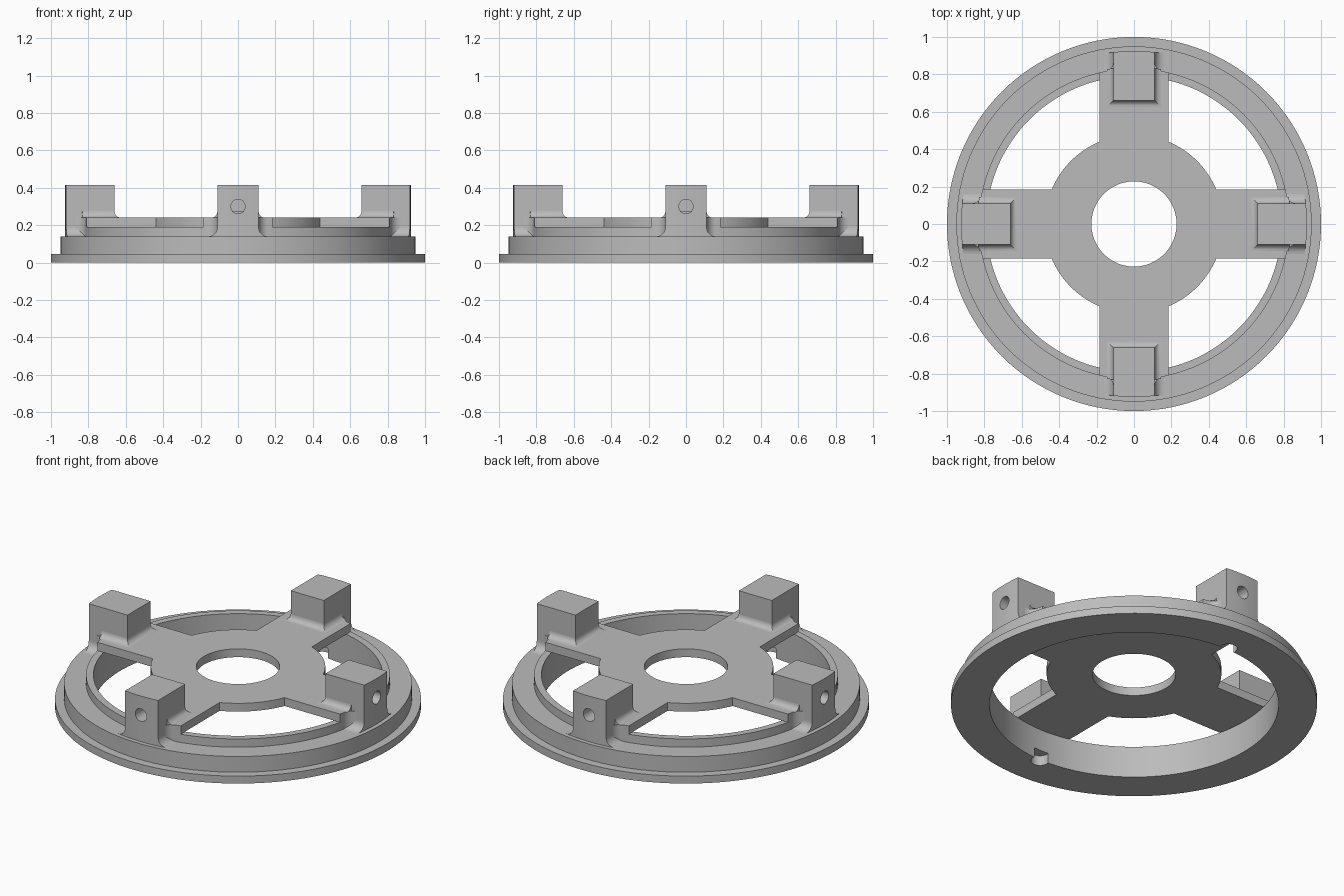
import bpy, bmesh
from math import sin, cos, asin, pi
from mathutils import Matrix

if "Cube" in bpy.data.objects:
    bpy.data.objects.remove(bpy.data.objects["Cube"])

grey = bpy.data.materials.new("plain grey")
grey.use_nodes = True
grey.diffuse_color = (0.5, 0.5, 0.5, 1)
grey.node_tree.nodes["Principled BSDF"].inputs["Base Color"].default_value = (0.5, 0.5, 0.5, 1)

# Key dimensions
RIM_IN, LIP_R, BLOCK_R = 0.79, 0.83, 0.925
RIM_TOP, LIP_TOP, PLATE_TOP, BLOCK_TOP = 0.14, 0.19, 0.24, 0.415
ARM_W, BLOCK_W, BLOCK_IN, HUB_R = 0.185, 0.11, 0.66, 0.477


def arc(r, a0, a1, n):
    """Points on a circle about the centre, angles measured from +x."""
    return [(r * cos(a0 + (a1 - a0) * i / n), r * sin(a0 + (a1 - a0) * i / n)) for i in range(n + 1)]


def loft(bm, layers):
    """Closed solid through outlines given as (z, points)."""
    loops = [[bm.verts.new((x, y, z)) for x, y in pts] for z, pts in layers]
    n = len(loops[0])
    for lower, upper in zip(loops, loops[1:]):
        for i in range(n):
            j = (i + 1) % n
            bm.faces.new((lower[i], lower[j], upper[j], upper[i]))
    bm.faces.new(loops[0][::-1])
    bm.faces.new(loops[-1])


def finish(name, bm, turn=0.0):
    bmesh.ops.recalc_face_normals(bm, faces=bm.faces)
    bm.transform(Matrix.Rotation(turn, 4, 'Z'))
    mesh = bpy.data.meshes.new(name)
    bm.to_mesh(mesh)
    bm.free()
    mesh.materials.append(grey)
    obj = bpy.data.objects.new(name, mesh)
    bpy.context.collection.objects.link(obj)
    return obj


def activate(obj):
    bpy.ops.object.select_all(action='DESELECT')
    obj.select_set(True)
    bpy.context.view_layer.objects.active = obj


def smooth(obj):
    activate(obj)
    bpy.ops.object.shade_smooth_by_angle(angle=pi / 6)


def drill(obj, matrix, radius, depth):
    """Cut a round hole whose axis is the matrix's z axis."""
    bm = bmesh.new()
    bmesh.ops.create_cone(bm, cap_ends=True, segments=48, radius1=radius, radius2=radius,
                          depth=depth, matrix=matrix)
    cutter = finish("cutter", bm)
    cutter.hide_render = True
    mod = obj.modifiers.new("hole", 'BOOLEAN')
    mod.operation, mod.solver, mod.object = 'DIFFERENCE', 'EXACT', cutter
    activate(obj)
    bpy.ops.object.modifier_apply(modifier=mod.name)
    bpy.data.objects.remove(cutter)


# Stepped rim, turned from its cross-section
bm = bmesh.new()
profile = [(RIM_IN, 0), (1, 0), (1, 0.045), (0.95, 0.045), (0.95, RIM_TOP),
           (LIP_R, RIM_TOP), (LIP_R, LIP_TOP), (RIM_IN, LIP_TOP)]
verts = [bm.verts.new((r, 0, z)) for r, z in profile]
edges = [bm.edges.new((v, verts[(i + 1) % len(verts)])) for i, v in enumerate(verts)]
bmesh.ops.spin(bm, geom=verts + edges, axis=(0, 0, 1), cent=(0, 0, 0), angle=2 * pi, steps=128)
bmesh.ops.remove_doubles(bm, verts=bm.verts, dist=0.0001)
rim = finish("rim", bm)
# Round notches under the rim at front and back
for y in (-0.8, 0.8):
    drill(rim, Matrix.Translation((0, y, 0)), 0.05, 0.12)
smooth(rim)

# Four-armed hub plate with a centre hole
outline = []
tip, root = asin(ARM_W / LIP_R), asin(ARM_W / HUB_R)
for k in range(4):
    a = k * pi / 2
    outline += arc(LIP_R, a - tip, a + tip, 10)
    outline += arc(HUB_R, a + root, a + pi / 2 - root, 14)
bm = bmesh.new()
loft(bm, [(LIP_TOP, outline), (PLATE_TOP, outline)])
plate = finish("hub_plate", bm)
drill(plate, Matrix.Identity(4), 0.228, 1)
smooth(plate)


def block_outline(half, inner, outer):
    """Straight sides and inner end, outer end curved with the rim; points to +y."""
    a = asin(half / outer)
    return [(-half, inner), (half, inner)] + arc(outer, pi / 2 - a, pi / 2 + a, 8)


def flare(radius, steps=6):
    """(outward offset, height) pairs of a concave fillet."""
    return [(radius * (1 - sin(t)), radius * (1 - cos(t)))
            for t in (pi / 2 * i / steps for i in range(steps + 1))]


for k, side in enumerate(("back", "left", "front", "right")):
    turn = (0, -pi / 2, pi, pi / 2)[k]
    spin = Matrix.Rotation(turn, 4, 'Z')

    # Upright block with a blind screw hole in the outer face
    bm = bmesh.new()
    body = block_outline(BLOCK_W, BLOCK_IN, BLOCK_R)
    loft(bm, [(0.2, body), (BLOCK_TOP, body)])
    block = finish(side + "_block", bm, turn)
    drill(block, spin @ Matrix.Translation((0, BLOCK_R, 0.3)) @ Matrix.Rotation(pi / 2, 4, 'X'), 0.038, 0.24)
    smooth(block)

    # Foot flaring onto the rim, and fillet around the block on the plate
    bm = bmesh.new()
    foot = [(RIM_TOP + h, block_outline(BLOCK_W + d, 0.8, BLOCK_R)) for d, h in flare(0.05)]
    loft(bm, foot + [(0.2, block_outline(BLOCK_W, 0.8, BLOCK_R))])
    loft(bm, [(PLATE_TOP + h, block_outline(BLOCK_W + d, BLOCK_IN - d, LIP_R + 0.01))
              for d, h in flare(0.035)])
    # Curved corner webs between the arm end and the block sides
    f, y0 = 0.055, 0.814
    for s in (-1, 1):
        web = [(s * (BLOCK_W + d), y0 + h) for d, h in flare(f)]
        web += [(s * (BLOCK_W - 0.02), y0 + f), (s * (BLOCK_W - 0.02), 0.8), (s * (BLOCK_W + f), 0.8)]
        loft(bm, [(RIM_TOP, web), (PLATE_TOP, web)])
    smooth(finish(side + "_block_foot", bm, turn))
